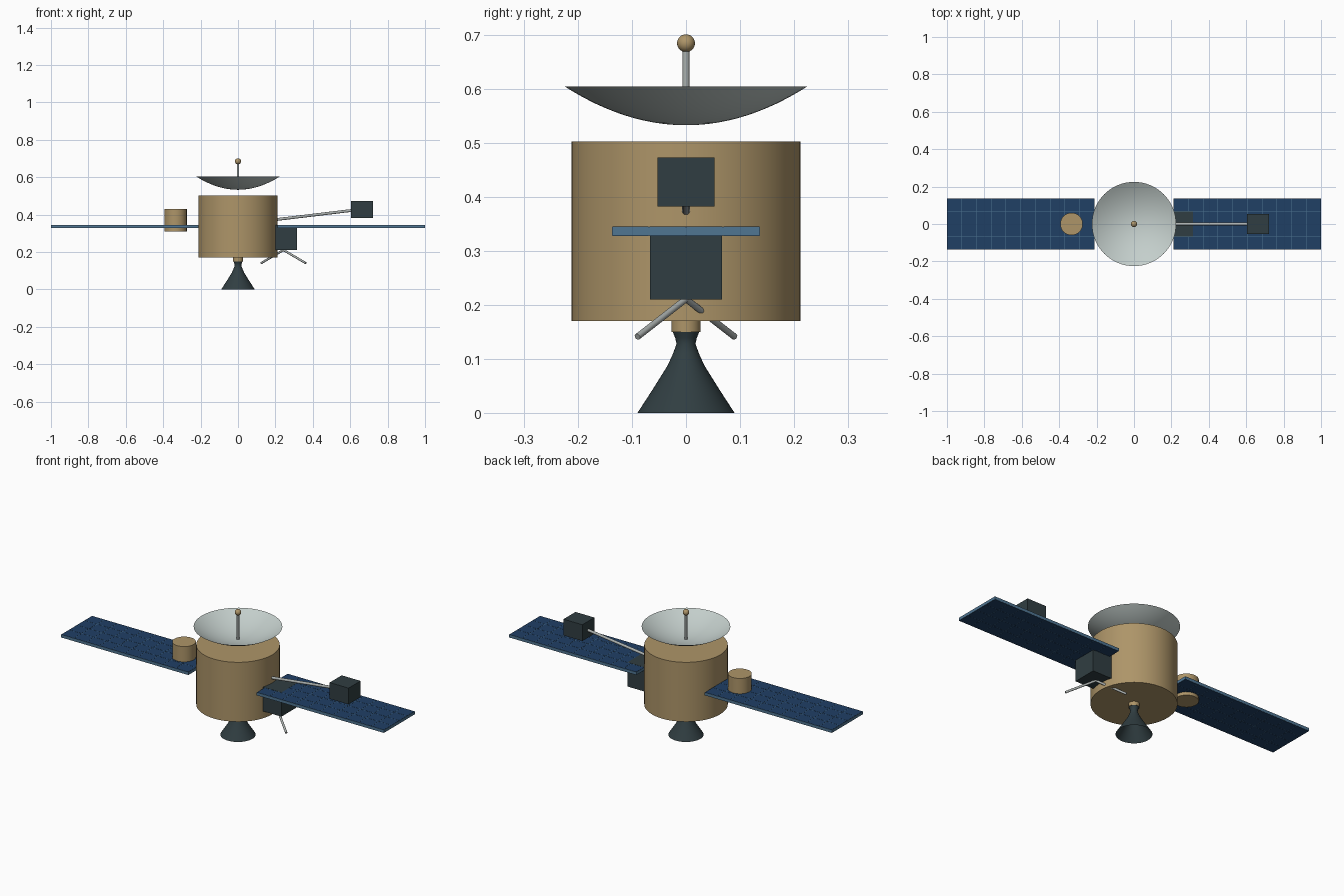
import bpy, bmesh, math
from mathutils import Vector, Matrix

if "Cube" in bpy.data.objects:
    bpy.data.objects.remove(bpy.data.objects["Cube"])


def material(name, rgb):
    m = bpy.data.materials.new(name)
    m.diffuse_color = (*rgb, 1)
    m.use_nodes = True
    m.node_tree.nodes["Principled BSDF"].inputs["Base Color"].default_value = m.diffuse_color
    return m


GOLD = material("gold_foil", (0.42, 0.30, 0.14))
DARK = material("dark_casing", (0.030, 0.048, 0.054))
CELL = material("solar_cell", (0.014, 0.05, 0.13))
FRAME = material("panel_frame", (0.08, 0.18, 0.29))
DISH = material("dish_paint", (0.55, 0.62, 0.60))
METAL = material("metal", (0.40, 0.43, 0.42))


def finish(bm, name, mat, smooth=True):
    me = bpy.data.meshes.new(name)
    bm.to_mesh(me)
    bm.free()
    ob = bpy.data.objects.new(name, me)
    bpy.context.collection.objects.link(ob)
    me.materials.append(mat)
    if smooth:
        bpy.ops.object.select_all(action='DESELECT')
        bpy.context.view_layer.objects.active = ob
        ob.select_set(True)
        bpy.ops.object.shade_smooth_by_angle(angle=math.radians(35))
    return ob


def add_box(bm, lo, hi):
    lo, hi = Vector(lo), Vector(hi)
    size = hi - lo
    bmesh.ops.create_cube(bm, size=1, matrix=Matrix.Translation((lo + hi) / 2)
                          @ Matrix.Diagonal((*size, 1)))


def box(name, lo, hi, mat):
    bm = bmesh.new()
    add_box(bm, lo, hi)
    return finish(bm, name, mat, False)


def rod(name, a, b, r, mat, sides=16):
    a, b = Vector(a), Vector(b)
    d = b - a
    m = Matrix.Translation((a + b) / 2) @ d.to_track_quat('Z', 'Y').to_matrix().to_4x4()
    bm = bmesh.new()
    bmesh.ops.create_cone(bm, cap_ends=True, segments=sides, radius1=r, radius2=r,
                          depth=d.length, matrix=m)
    return finish(bm, name, mat)


def lathe(name, profile, mat, steps=64):
    bm = bmesh.new()
    vs = [bm.verts.new((r, 0, z)) for r, z in profile]
    es = [bm.edges.new(p) for p in zip(vs, vs[1:])]
    bmesh.ops.spin(bm, geom=vs + es, cent=(0, 0, 0), axis=(0, 0, 1),
                   angle=math.tau, steps=steps)
    bmesh.ops.remove_doubles(bm, verts=bm.verts, dist=1e-5)
    bmesh.ops.recalc_face_normals(bm, faces=bm.faces)
    return finish(bm, name, mat)


# Main body, engine collar and bell nozzle
rod("body", (0, 0, 0.17), (0, 0, 0.503), 0.212, GOLD, 64)
rod("engine_collar", (0, 0, 0.15), (0, 0, 0.171), 0.027, GOLD, 32)
lathe("engine_nozzle", [(0.09, 0), (0.062, 0.043), (0.034, 0.088), (0.024, 0.11),
                        (0.0175, 0.128), (0.020, 0.139), (0.025, 0.151), (0, 0.151)], DARK)

# Parabolic dish with feed mast and ball
lathe("dish", [(0.225 * i / 12, 0.533 + 0.072 * (i / 12) ** 2) for i in range(13)], DISH)
rod("feed_mast", (0, 0, 0.534), (0, 0, 0.684), 0.0065, METAL)
bm = bmesh.new()
bmesh.ops.create_uvsphere(bm, u_segments=24, v_segments=16, radius=0.0165,
                          matrix=Matrix.Translation((0, 0, 0.685)))
finish(bm, "feed_ball", GOLD)

# Solar wings: framed slab with thin cell tiles on both faces
X0, X1, W, Z0, Z1 = 0.212, 1.0, 0.137, 0.3285, 0.3445
NX, NY, GAP = 10, 4, 0.0012
for side, tag in ((1, "right"), (-1, "left")):
    xa, xb = sorted((side * X0, side * X1))
    box(f"{tag}_panel_frame", (xa, -W, Z0), (xb, W, Z1), FRAME)
    bm = bmesh.new()
    dx, dy = (X1 - X0) / NX, 2 * W / NY
    for i in range(NX):
        for j in range(NY):
            x, y = xa + i * dx, -W + j * dy
            for za, zb in ((Z1 - 0.001, Z1 + 0.0006), (Z0 - 0.0006, Z0 + 0.001)):
                add_box(bm, (x + GAP, y + GAP, za), (x + dx - GAP, y + dy - GAP, zb))
    finish(bm, f"{tag}_solar_cells", CELL, False)

# Canister through the left wing
rod("canister", (-0.334, 0, 0.31), (-0.334, 0, 0.431), 0.06, GOLD, 48)

# Instrument box under the right wing with a pair of whip antennas
box("instrument_box", (0.182, -0.067, 0.21), (0.316, 0.067, 0.3455), DARK)
for s, tag in ((1, "outer"), (-1, "inner")):
    rod(f"{tag}_antenna", (0.243, 0, 0.211), (0.243 + s * 0.119, -s * 0.09, 0.141), 0.006, METAL)

# Boom carrying the sensor box
rod("sensor_boom", (0.19, 0, 0.372), (0.62, 0, 0.424), 0.0075, METAL)
box("sensor_box", (0.605, -0.053, 0.382), (0.722, 0.053, 0.473), DARK)
